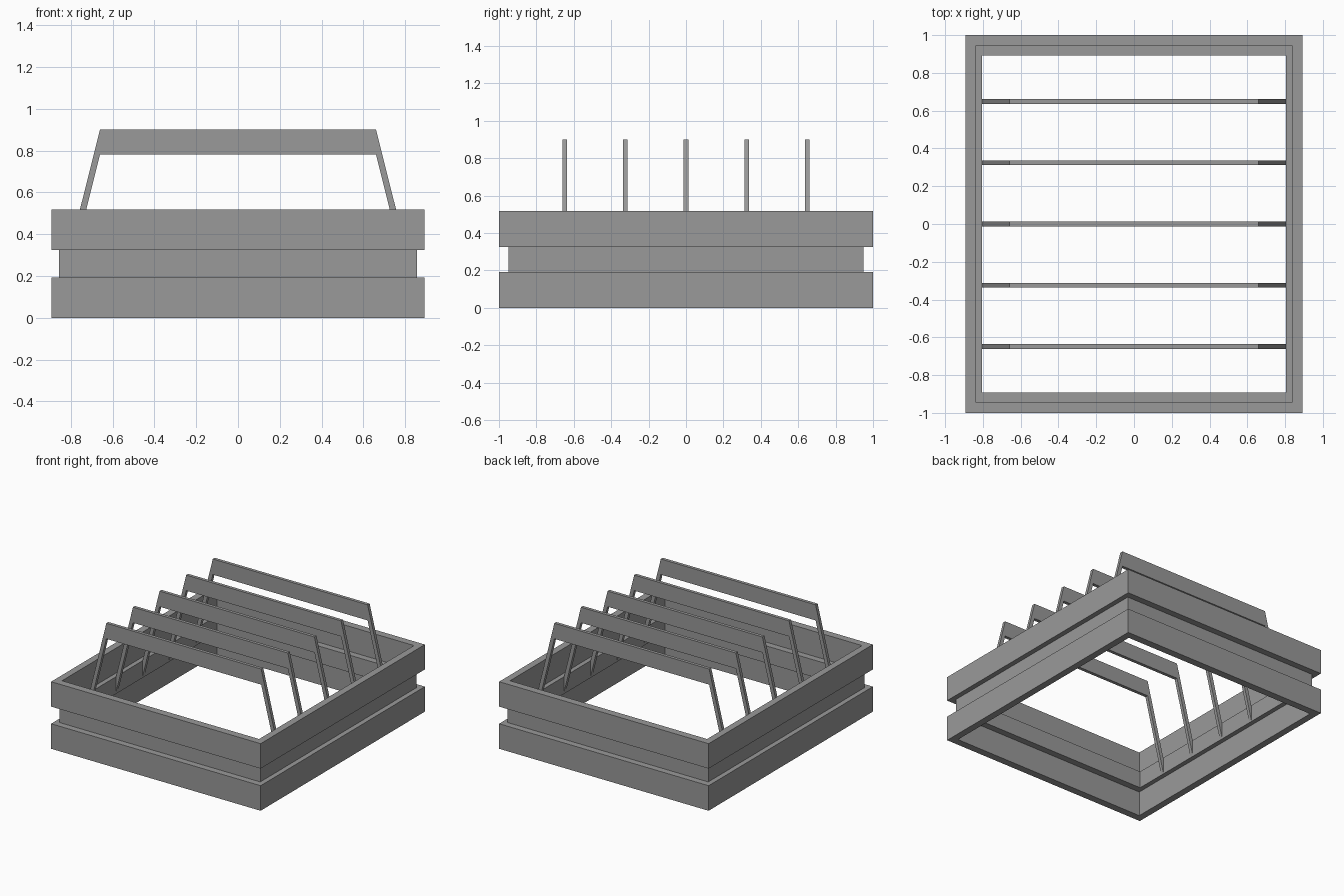
import bpy
import bmesh

cube = bpy.data.objects.get("Cube")
if cube:
    bpy.data.objects.remove(cube, do_unlink=True)

# Single grey material
grey = bpy.data.materials.new("grey")
grey.use_nodes = True
colour = (0.32, 0.32, 0.32, 1)
grey.diffuse_color = colour
grey.node_tree.nodes["Principled BSDF"].inputs["Base Color"].default_value = colour


def make_object(name, bm):
    bmesh.ops.recalc_face_normals(bm, faces=bm.faces)
    mesh = bpy.data.meshes.new(name)
    bm.to_mesh(mesh)
    bm.free()
    mesh.materials.append(grey)
    obj = bpy.data.objects.new(name, mesh)
    bpy.context.collection.objects.link(obj)
    return obj


def frame_ring(name, outer, inner, bottom, top):
    """Rectangular hollow frame: four wall loops bridged around the profile."""
    bm = bmesh.new()
    profile = [(outer, bottom), (outer, top), (inner, top), (inner, bottom)]
    corners = [(-1, -1), (1, -1), (1, 1), (-1, 1)]
    loops = [[bm.verts.new((sx * size[0], sy * size[1], z)) for sx, sy in corners]
             for size, z in profile]
    for i in range(4):
        a, b = loops[i], loops[(i + 1) % 4]
        for j in range(4):
            k = (j + 1) % 4
            bm.faces.new((a[j], a[k], b[k], b[j]))
    return make_object(name, bm)


def hoop(name, y, depth=0.025):
    """Flat arch with splayed legs whose feet sink into the middle frame."""
    half = [(0.806, 0.2), (0.66, 0.78), (0.66, 0.90), (0.836, 0.2)]
    shoulder = (0.69, 0.78)
    bm = bmesh.new()
    pt = lambda p, s: bm.verts.new((s * p[0], y - depth / 2, p[1]))
    sides = []
    for s in (-1, 1):
        foot_in, bar_low, bar_top, foot_out = [pt(p, s) for p in half]
        elbow = pt(shoulder, s)
        bm.faces.new((foot_in, bar_low, elbow, foot_out))
        bm.faces.new((bar_low, bar_top, elbow))
        sides.append((bar_low, bar_top))
    (l0, l1), (r0, r1) = sides
    bm.faces.new((l0, r0, r1, l1))
    bmesh.ops.recalc_face_normals(bm, faces=bm.faces)
    # Thicken the outline along y
    result = bmesh.ops.extrude_face_region(bm, geom=bm.faces[:], use_keep_orig=True)
    moved = [v for v in result["geom"] if isinstance(v, bmesh.types.BMVert)]
    bmesh.ops.translate(bm, verts=moved, vec=(0, depth, 0))
    return make_object(name, bm)


# Stacked frames; the narrower middle one forms an outer groove and inner ledge
frame_ring("lower_frame", (0.893, 1.0), (0.84, 0.943), 0, 0.193)
frame_ring("middle_frame", (0.855, 0.95), (0.805, 0.892), 0.193, 0.325)
frame_ring("upper_frame", (0.893, 1.0), (0.84, 0.943), 0.325, 0.517)

# Row of five arches
for i in range(5):
    hoop(f"hoop_{i + 1}", (i - 2) * 0.324)
